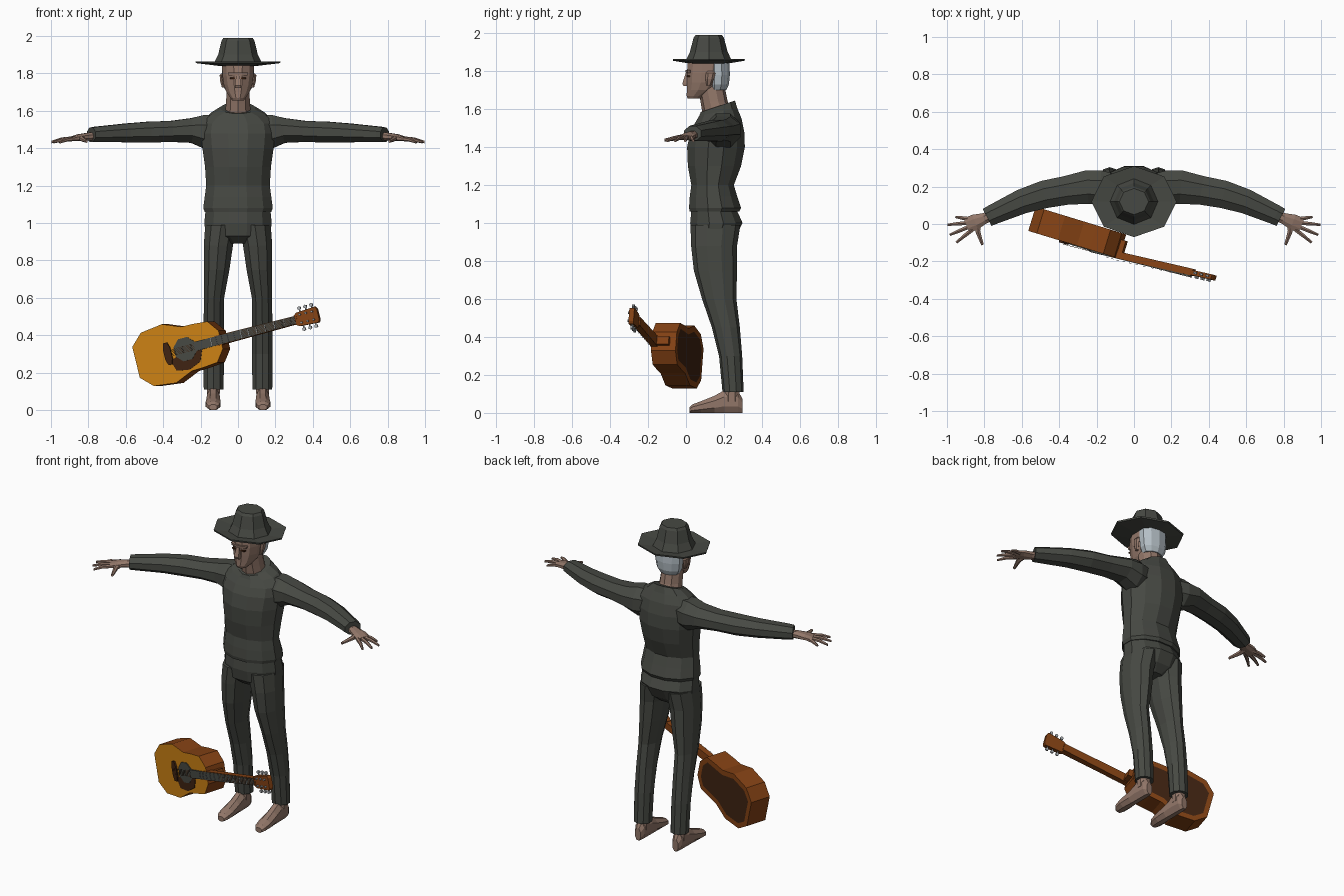
import bpy, bmesh, math
from mathutils import Vector as V


def material(name, r, g, b):
    m = bpy.data.materials.new(name)
    m.diffuse_color = (r, g, b, 1)
    return m


CLOTH = material("charcoal cloth", .062, .066, .056)
SKIN = material("skin", .29, .185, .142)
HAIR = material("grey hair", .46, .52, .56)
TOP = material("amber wood", .60, .22, .007)
WOOD = material("brown wood", .23, .054, .007)
DARK = material("dark wood", .05, .017, .006)
METAL = material("steel", .42, .44, .46)


def finish(name, bm, *mats):
    bmesh.ops.recalc_face_normals(bm, faces=bm.faces)
    me = bpy.data.meshes.new(name)
    bm.to_mesh(me)
    bm.free()
    for m in mats:
        me.materials.append(m)
    ob = bpy.data.objects.new(name, me)
    bpy.context.collection.objects.link(ob)
    return ob


def loft(name, rings, mat, n=8, phase=.5):
    """Skin a row of n-sided rings, each given as centre and two half axes."""
    bm = bmesh.new()
    k = 1 / math.cos(math.pi / n) if phase else 1
    loops = []
    for c, a, b in rings:
        ang = [2 * math.pi * (i + phase) / n for i in range(n)]
        loops.append([bm.verts.new(V(c) + V(a) * math.cos(t) * k + V(b) * math.sin(t) * k) for t in ang])
    for r, s in zip(loops, loops[1:]):
        for i in range(n):
            j = (i + 1) % n
            bm.faces.new((r[i], r[j], s[j], s[i]))
    bm.faces.new(loops[0])
    bm.faces.new(loops[-1])
    return finish(name, bm, mat)


def column(name, rows, mat, n=12, phase=.5, s=1):
    """Upright loft: rows of z, cx, cy, rx, ry and an optional forward tilt."""
    rings = []
    for z, cx, cy, rx, ry, *tilt in rows:
        t = tilt[0] if tilt else 0
        rings.append(((s * cx, cy, z), (rx, 0, 0), (0, ry, ry * t)))
    return loft(name, rings, mat, n, phase)


def tube(name, rows, mat, n=8, s=1):
    """Sideways loft: rows of x, y, z, half width, half height."""
    pts = [V(r[:3]) for r in rows]
    rings = []
    for i, r in enumerate(rows):
        d = pts[min(i + 1, len(pts) - 1)] - pts[max(i - 1, 0)]
        side = V((-d.y, d.x, 0)).normalized() * r[3]
        rings.append(((s * r[0], r[1], r[2]), (s * side.x, side.y, 0), (0, 0, r[4])))
    return loft(name, rings, mat, n)


# Hat
column("hat", [(1.84, 0, .12, .10, .10), (1.855, 0, .12, .225, .188), (1.865, 0, .12, .228, .19),
               (1.855, 0, .12, .128, .122), (1.90, 0, .12, .106, .10), (1.975, 0, .12, .088, .08),
               (1.99, 0, .12, .078, .07)], CLOTH, 8, 0)

# Head, neck, hair and face
column("head", [(1.655, 0, .045, .03, .035), (1.67, 0, .055, .042, .052), (1.70, 0, .085, .062, .08),
                (1.74, 0, .105, .076, .10), (1.79, 0, .11, .083, .105), (1.855, 0, .115, .086, .105)], SKIN)
column("neck", [(1.57, 0, .17, .07, .078), (1.64, 0, .148, .064, .068), (1.73, 0, .13, .06, .068)], SKIN, 10)
column("hair", [(1.70, 0, .165, .06, .045), (1.73, 0, .168, .078, .055), (1.78, 0, .17, .085, .058),
                (1.85, 0, .168, .086, .058)], HAIR, 10)
column("nose", [(1.722, 0, .004, .016, .018), (1.735, 0, -.001, .017, .018), (1.79, 0, .01, .009, .012)], SKIN, 4)
column("brow", [(1.79, 0, .015, .05, .016), (1.805, 0, .015, .055, .018)], SKIN, 8)
for s in (1, -1):
    column("eye", [(1.77, .03, .012, .013, .01), (1.778, .03, .012, .013, .01)], DARK, 4, s=s)
    column("ear", [(1.725, .078, .12, .008, .01), (1.76, .086, .125, .01, .02),
                   (1.79, .088, .13, .01, .022), (1.80, .084, .13, .006, .014)], SKIN, 6, s=s)

# Sweater
column("sweater", [(1.06, 0, .15, .178, .13), (1.08, 0, .153, .186, .137), (1.14, 0, .145, .178, .125),
                   (1.20, 0, .14, .17, .112), (1.30, 0, .15, .176, .14), (1.40, 0, .158, .19, .152),
                   (1.48, 0, .165, .198, .142), (1.54, 0, .17, .19, .122, .1), (1.585, 0, .17, .145, .10, .2),
                   (1.615, 0, .168, .092, .09, .33)], CLOTH)

# Trousers
column("trouser_seat", [(1.085, 0, .145, .172, .115), (1.0, 0, .16, .18, .138),
                        (.93, 0, .148, .172, .115), (.89, 0, .148, .07, .07)], CLOTH)

for s in (1, -1):
    # Sleeve and hand
    tube("sleeve", [(.08, .19, 1.49, .07, .085), (.18, .195, 1.488, .092, .09), (.25, .197, 1.495, .09, .066),
                    (.36, .18, 1.49, .077, .056), (.48, .158, 1.486, .074, .056), (.60, .12, 1.482, .066, .05),
                    (.76, .048, 1.474, .053, .041), (.785, .035, 1.472, .051, .038)], CLOTH, 8, s)
    tube("palm", [(.74, .055, 1.464, .027, .022), (.80, .03, 1.462, .029, .021),
                  (.85, .01, 1.457, .042, .018), (.895, -.008, 1.45, .042, .011)], SKIN, 8, s)
    for x0, y0, x1, y1 in ((.88, .026, .955, .038), (.89, .006, .997, -.004),
                           (.885, -.016, .985, -.058), (.875, -.036, .95, -.1)):
        xm, ym = (x0 + x1) / 2, (y0 + y1) / 2
        tube("finger", [(x0 - .02, y0 - (y1 - y0) * .2, 1.452, .011, .011), (xm, ym, 1.447, .0095, .0095),
                        (x1, y1, 1.433, .006, .006)], SKIN, 6, s)
    tube("thumb", [(.835, .01, 1.455, .016, .014), (.835, -.04, 1.45, .013, .012),
                   (.81, -.112, 1.437, .007, .007)], SKIN, 6, s)

    # Trouser leg, ankle and foot
    column("trouser_leg", [(.99, .09, .155, .085, .125), (.88, .105, .148, .078, .115), (.75, .114, .155, .068, .108),
                           (.60, .128, .175, .054, .086), (.45, .13, .21, .054, .07), (.30, .13, .235, .055, .058),
                           (.11, .13, .248, .053, .053)], CLOTH, 10, s=s)
    column("ankle", [(.06, .132, .24, .034, .042), (.20, .132, .245, .036, .038)], SKIN, 8, s=s)
    loft("foot", [((s * x, y, h / 2), (w, 0, 0), (0, 0, h / 2)) for y, x, w, h in
                  ((.297, .132, .02, .075), (.275, .132, .031, .115), (.20, .132, .034, .118),
                   (.15, .132, .036, .09), (.08, .133, .04, .062), (.035, .133, .034, .045),
                   (.018, .133, .022, .03))], SKIN, 8)

# Guitar frame: u along the neck, v across, n out of the soundboard
H = V((.956, -.292, 0))
A = math.radians(14.4)
U = H * math.cos(A) + V((0, 0, math.sin(A)))
W = -H * math.sin(A) + V((0, 0, math.cos(A)))
N = V((-.292, -.956, 0))
ORIGIN = V((-.545, -.043, .255))


def place(u, v, n):
    lean = .03 * max(0, u - .49) / .42
    return ORIGIN + U * u + W * v + N * (n - lean)


def slab(name, outline, n0, n1, *mats):
    """Extruded outline; first material sides, second front, third inset back panel."""
    bm = bmesh.new()
    lo = [bm.verts.new(place(u, v, n0)) for u, v in outline]
    hi = [bm.verts.new(place(u, v, n1)) for u, v in outline]
    k = len(outline)
    for i in range(k):
        j = (i + 1) % k
        bm.faces.new((lo[i], lo[j], hi[j], hi[i]))
    front = bm.faces.new(hi)
    back = bm.faces.new(lo[::-1])
    bmesh.ops.recalc_face_normals(bm, faces=bm.faces)
    if len(mats) > 1:
        front.material_index = 1
        bmesh.ops.inset_region(bm, faces=[back], thickness=.032, depth=0)
        back.material_index = 2
    return finish(name, bm, *mats)


def mirrored(half):
    return half + [(u, -v) for u, v in reversed(half)]


def bar(name, u0, u1, v0, v1, n0, n1, mat):
    return slab(name, [(u0, v0), (u1, v0), (u1, v1), (u0, v1)], n0, n1, mat)


def disc(name, u, v, r, n0, n1, mat, k=8):
    pts = [(u + r * math.cos(2 * math.pi * (i + .5) / k), v + r * math.sin(2 * math.pi * (i + .5) / k))
           for i in range(k)]
    return slab(name, pts, n0, n1, mat)


slab("guitar_body", mirrored([(0, .085), (.065, .147), (.19, .162), (.29, .122), (.36, .12),
                              (.44, .113), (.488, .05)]), -.135, 0, WOOD, TOP, DARK)
slab("pickguard", [(.19, -.04), (.21, -.10), (.28, -.112), (.35, -.085), (.375, -.025), (.28, -.01)],
     -.002, .003, DARK)
disc("sound_hole", .285, 0, .066, -.002, .005, CLOTH)
slab("bridge", mirrored([(.165, .03), (.175, .06), (.195, .06), (.205, .03)]), -.002, .01, DARK)
bar("neck_heel", .47, .515, -.022, .022, -.10, 0, WOOD)
slab("guitar_neck", mirrored([(.46, .027), (.92, .022)]), -.033, .004, WOOD)
slab("fretboard", mirrored([(.34, .025), (.91, .02)]), .001, .011, CLOTH)
slab("headstock", mirrored([(.905, .024), (.925, .037), (1.03, .044), (1.038, .03)]), -.026, .002, WOOD)

# Frets, strings and tuning pegs
for i in range(12):
    u = .91 - .5 * (1 - .93 ** i) / (1 - .93 ** 12)
    bar("fret", u - .0015, u + .0015, -.021, .021, .010, .0125, METAL)
for i in range(6):
    v = (i - 2.5) * .0065
    bar("string", .185, .915, v - .0008, v + .0008, .0125, .0145, DARK)
for s in (1, -1):
    for u in (.942, .976, 1.01):
        bar("peg_shaft", u - .003, u + .003, s * .03, s * .056, -.016, -.010, METAL)
        disc("peg_button", u, s * .058, .010, -.019, -.007, METAL, 6)
        disc("peg_post", u, s * .022, .006, 0, .014, METAL, 6)
